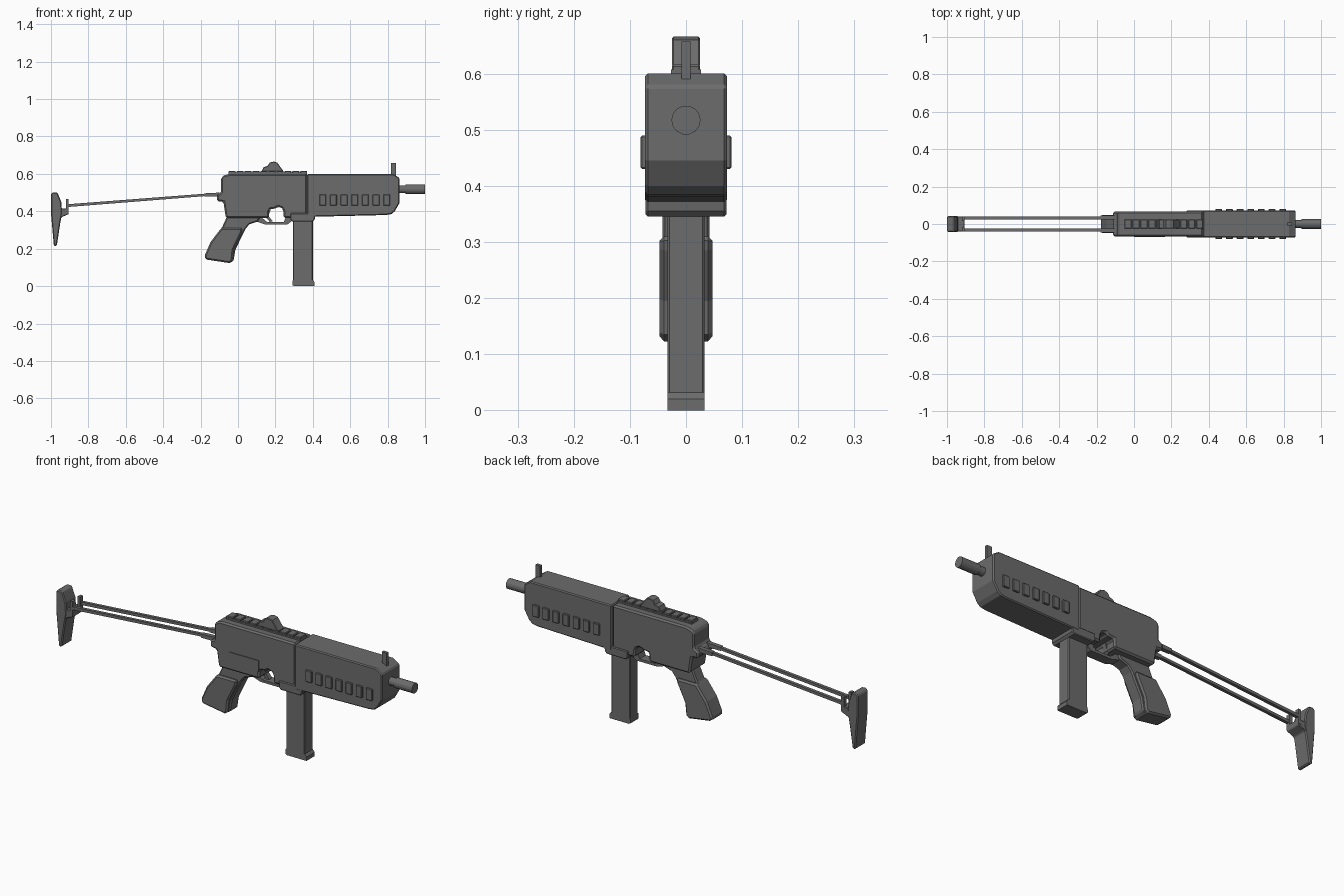
import bpy, bmesh, math
from mathutils import Matrix

cube = bpy.data.objects.get("Cube")
if cube:
    bpy.data.objects.remove(cube)

metal = bpy.data.materials.new("dark_grey")
metal.use_nodes = True
colour = (0.15, 0.15, 0.152, 1)
metal.diffuse_color = colour
bsdf = next(n for n in metal.node_tree.nodes if n.type == 'BSDF_PRINCIPLED')
bsdf.inputs["Base Color"].default_value = colour


def finish(name, bm, bevel=0):
    bmesh.ops.recalc_face_normals(bm, faces=bm.faces)
    mesh = bpy.data.meshes.new(name)
    bm.to_mesh(mesh)
    bm.free()
    mesh.materials.append(metal)
    ob = bpy.data.objects.new(name, mesh)
    bpy.context.collection.objects.link(ob)
    if bevel:
        mod = ob.modifiers.new("edge_bevel", 'BEVEL')
        mod.width = bevel
        mod.segments = 1
        mod.limit_method = 'ANGLE'
        mod.angle_limit = math.radians(50)
    return ob


def prism(name, outline, half, y=0, bevel=0):
    """Side outline in x and z, extruded evenly about y."""
    bm = bmesh.new()
    face = bm.faces.new([bm.verts.new((x, y - half, z)) for x, z in outline])
    ext = bmesh.ops.extrude_face_region(bm, geom=[face])
    verts = [v for v in ext["geom"] if isinstance(v, bmesh.types.BMVert)]
    bmesh.ops.translate(bm, verts=verts, vec=(0, 2 * half, 0))
    return finish(name, bm, bevel)


def box(name, x0, x1, z0, z1, half, y=0, bevel=0):
    return prism(name, [(x0, z0), (x1, z0), (x1, z1), (x0, z1)], half, y, bevel)


def tube(name, x0, x1, z, radius, sides=14):
    bm = bmesh.new()
    bmesh.ops.create_cone(bm, cap_ends=True, segments=sides, radius1=radius,
                          radius2=radius, depth=x1 - x0,
                          matrix=Matrix.Translation(((x0 + x1) / 2, 0, z))
                          @ Matrix.Rotation(math.pi / 2, 4, 'Y'))
    return finish(name, bm)


# Main body with the trigger opening notched into its underside
prism("receiver", [(-.09, .58), (-.075, .592), (-.045, .6), (.37, .6), (.37, .365),
                   (.245, .365), (.243, .4), (.235, .417), (.213, .425), (.2, .415),
                   (.165, .41), (.165, .365), (-.065, .365), (-.078, .45),
                   (-.113, .455), (-.113, .487), (-.09, .5)], .066, bevel=.008)
box("side_panel", 0, .165, .405, .46, .003, -.067)

# Top rail: base strip and cross ribs
box("top_rail", -.05, .37, .59, .607, .027)
for i in range(10):
    x = -.05 + i * .0425
    box("rail_rib", x, x + .0375, .6, .616, .025, bevel=.003)
prism("rear_sight", [(.125, .612), (.137, .636), (.158, .642), (.17, .66), (.19, .666),
                     (.21, .66), (.227, .636), (.245, .612)], .025, bevel=.003)

# Front housing with raised side ribs
prism("handguard", [(.37, .6), (.83, .6), (.864, .578), (.864, .445), (.838, .4),
                    (.82, .385), (.79, .38), (.37, .37)], .073, bevel=.005)
for side in (-1, 1):
    for i in range(7):
        x = .435 + i * .057
        box("side_vent", x, x + .036, .43, .49, .007, side * .074, bevel=.003)
box("front_sight", .818, .845, .59, .657, .008)
tube("barrel", .855, .91, .517, .021)
tube("muzzle", .895, 1.0, .517, .026)

# Magazine and its well
prism("magazine_well", [(.28, .39), (.415, .39), (.41, .355), (.4, .345), (.29, .345),
                        (.28, .355)], .072, bevel=.004)
box("magazine", .293, .4, .02, .36, .033, bevel=.004)
prism("magazine_base", [(.29, .005), (.3, 0), (.41, 0), (.41, .02), (.4, .032),
                        (.293, .032)], .033)

# Grip core with thicker cheeks
prism("grip", [(-.06, .37), (-.085, .315), (-.147, .235), (-.18, .16), (-.17, .142),
               (-.045, .123), (-.024, .135), (-.014, .195), (.04, .305), (.06, .33),
               (.105, .345), (.12, .37)], .033, bevel=.006)
prism("grip_cheeks", [(-.09, .31), (-.147, .235), (-.18, .16), (-.17, .142),
                      (-.045, .123), (-.03, .135), (-.024, .195), (.02, .285),
                      (.025, .31)], .047, bevel=.008)

# Trigger and guard
prism("trigger_guard", [(.09, .37), (.1, .345), (.145, .33), (.265, .33), (.285, .345),
                        (.285, .368), (.255, .368), (.245, .343), (.155, .343),
                        (.125, .368)], .025)
prism("trigger", [(.14, .41), (.175, .41), (.163, .375), (.185, .347), (.17, .343),
                  (.143, .375)], .012)

# Folding stock: twin rods, hinge lugs, cross block and shoulder pad
for side in (-1, 1):
    prism("stock_rod", [(-.92, .422), (-.1, .487), (-.1, .5), (-.92, .437)],
          .008, side * .033)
    prism("stock_hinge", [(-.178, .478), (-.1, .478), (-.1, .5), (-.178, .496)],
          .011, side * .035)
    box("stock_lug", -.92, -.905, .39, .465, .011, side * .03)
prism("stock_bracket", [(-.96, .415), (-.905, .415), (-.905, .385), (-.94, .37),
                        (-.96, .35)], .04, bevel=.003)
prism("shoulder_pad", [(-1, .49), (-.992, .502), (-.965, .5), (-.945, .45),
                       (-.94, .39), (-.95, .34), (-.968, .22), (-.978, .212),
                       (-.985, .22), (-1, .39)], .042, bevel=.005)
